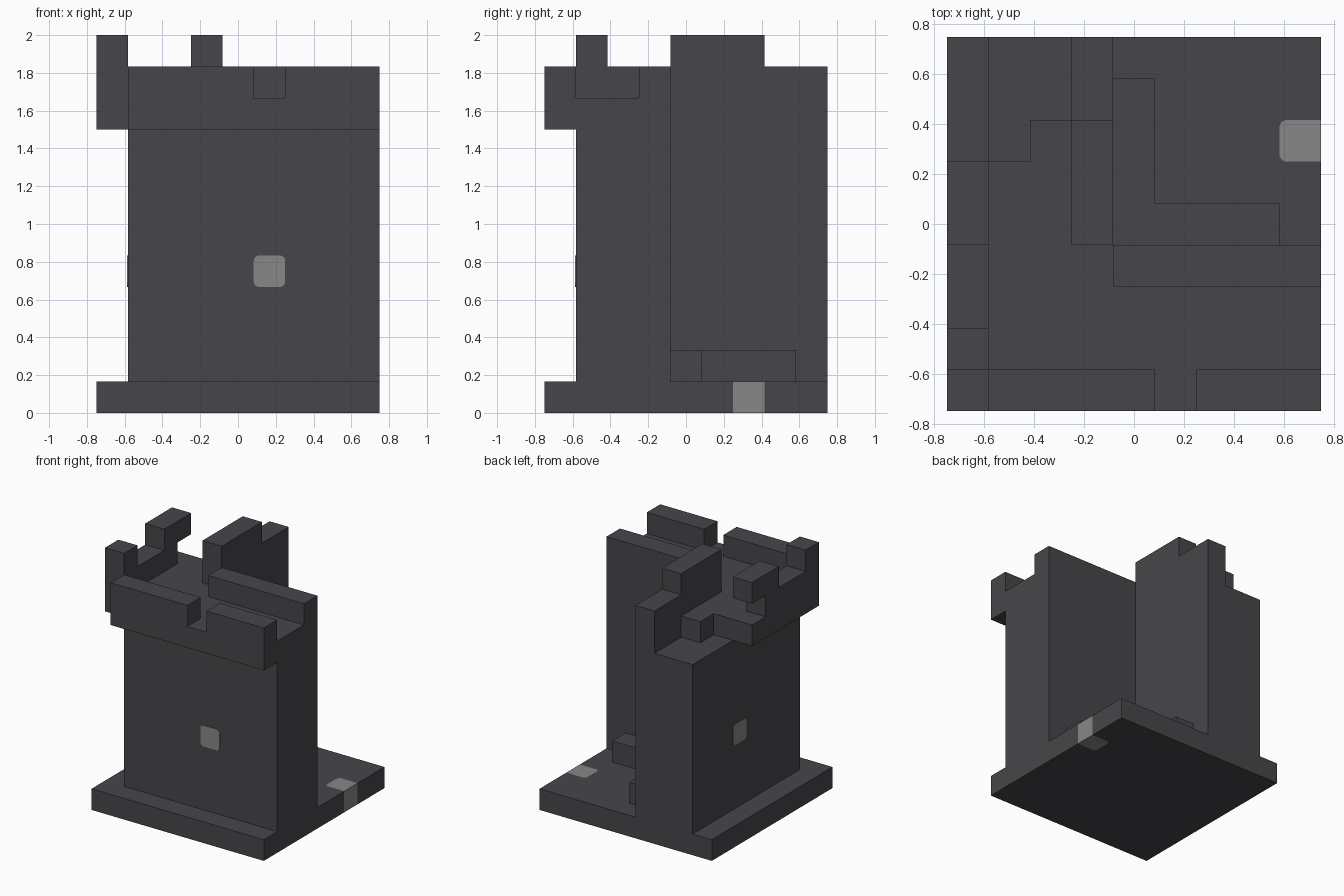
import bpy, bmesh, math
from mathutils import Matrix, Vector

if "Cube" in bpy.data.objects:
    bpy.data.objects.remove(bpy.data.objects["Cube"], do_unlink=True)

U = 1 / 6        # one block
HALF = 4.5       # half the plan, in blocks
R = 0.17         # rounding of the pale stones


def material(name, rgb):
    m = bpy.data.materials.new(name)
    m.use_nodes = True
    color = (*rgb, 1)
    m.diffuse_color = color
    m.node_tree.nodes["Principled BSDF"].inputs["Base Color"].default_value = color
    return m


dark = material("dark stone", (0.062, 0.06, 0.068))
pale = material("pale stone", (0.245, 0.245, 0.245))


def prism(name, outline, low, high, mat=dark, place=Matrix()):
    """Extrude a plan outline between two heights, all in blocks."""
    bm = bmesh.new()
    face = bm.faces.new([bm.verts.new((x, y, low)) for x, y in outline])
    out = bmesh.ops.extrude_face_region(bm, geom=[face])
    verts = [g for g in out["geom"] if isinstance(g, bmesh.types.BMVert)]
    bmesh.ops.translate(bm, verts=verts, vec=(0, 0, high - low))
    bmesh.ops.recalc_face_normals(bm, faces=bm.faces)
    to_world = Matrix.Scale(U, 4) @ Matrix.Translation((-HALF, -HALF, 0))
    bm.transform(to_world @ place)
    mesh = bpy.data.meshes.new(name)
    bm.to_mesh(mesh)
    bm.free()
    mesh.materials.append(mat)
    obj = bpy.data.objects.new(name, mesh)
    bpy.context.collection.objects.link(obj)
    return obj


def rect(x0, x1, y0, y1):
    return [(x0, y0), (x1, y0), (x1, y1), (x0, y1)]


def arc(cx, cy, start):
    """Quarter circle, counter-clockwise from the start angle in degrees."""
    angles = [math.radians(start + 90 * i / 4) for i in range(5)]
    return [(cx + R * math.cos(a), cy + R * math.sin(a)) for a in angles]


# Base slab with one pale stone set flush into its side
stone = [(9, 7)] + arc(8 + R, 7 - R, 90) + arc(8 + R, 6 + R, 180) + [(9, 6)]
prism("base_slab", [(0, 0), (9, 0)] + stone[::-1] + [(9, 9), (0, 9)], 0, 1)
prism("base_pale_stone", stone, 0, 1, pale)

# Broken tower body and the rubble step inside its corner
prism("tower_body", [(1, 1), (9, 1), (9, 4), (4, 4), (4, 9), (1, 9)], 1, 9)
prism("inner_step", [(4, 4), (8, 4), (8, 5), (5, 5), (5, 8), (4, 8)], 1, 2)

# Overhanging roof floor with a broken back edge
prism("roof_floor", [(1, 0), (9, 0), (9, 4), (4, 4), (4, 9), (3, 9), (3, 7),
                     (2, 7), (2, 6), (0, 6), (0, 1), (1, 1)], 9, 10)

# Parapets and battlements
for name, x0, x1, y0, y1, low in [
    ("front_parapet_long", 1, 5, 0, 1, 10),
    ("front_parapet_short", 6, 9, 0, 1, 10),
    ("side_parapet", 0, 1, 1, 5, 10),
    ("cross_wall", 4, 9, 3, 4, 10),
    ("back_wall", 3, 4, 4, 9, 10),
    ("corner_merlon", 0, 1, 1, 2, 11),
    ("overhanging_merlon", 0, 1, 4, 6, 11),
    ("back_wall_merlon", 3, 4, 4, 7, 11),
]:
    prism(name, rect(x0, x1, y0, y1), low, low + 1)

# Pale rounded stones on the front and side walls
c = 0.5 - R
rounded = arc(c, c, 0) + arc(-c, c, 90) + arc(-c, -c, 180) + arc(c, -c, 270)
for name, spot, normal in [
    ("front_pale_stone", (5.5, 1, 4.5), (0, -1, 0)),
    ("side_pale_stone", (1, 5.5, 4.5), (-1, 0, 0)),
]:
    turn = Vector(normal).to_track_quat("Z", "Y").to_matrix().to_4x4()
    prism(name, rounded, 0, 0.02, pale, Matrix.Translation(spot) @ turn)
